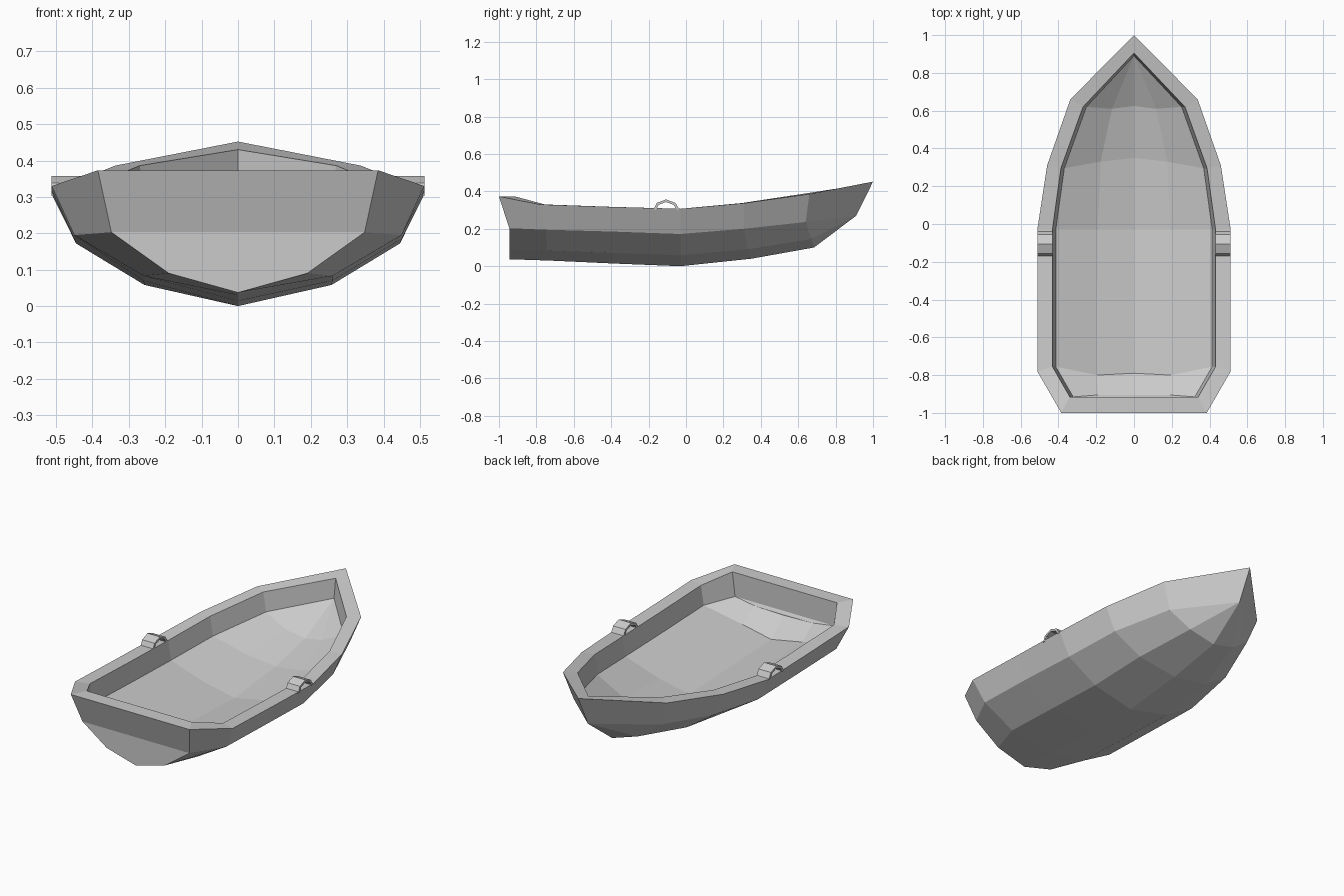
import bpy, bmesh

if "Cube" in bpy.data.objects:
    bpy.data.objects.remove(bpy.data.objects["Cube"])


def make_object(name, bm):
    bmesh.ops.remove_doubles(bm, verts=bm.verts, dist=0.0005)
    bmesh.ops.recalc_face_normals(bm, faces=bm.faces)
    mesh = bpy.data.meshes.new(name)
    bm.to_mesh(mesh)
    bm.free()
    obj = bpy.data.objects.new(name, mesh)
    bpy.context.collection.objects.link(obj)
    return obj


# Half sections from stern to bow: rim, upper chine, lower chine, keel
outer = [
    [(.385, -1, .373), (.348, -.945, .203), (.19, -.945, .09), (0, -.945, .037)],
    [(.512, -.78, .33), (.45, -.75, .195), (.26, -.74, .083), (0, -.73, .03)],
    [(.512, -.40, .317), (.45, -.39, .185), (.26, -.385, .07), (0, -.38, .014)],
    [(.512, -.03, .307), (.445, -.03, .172), (.257, -.03, .058), (0, -.03, 0)],
    [(.46, .31, .337), (.40, .31, .20), (.235, .33, .09), (0, .35, .04)],
    [(.337, .66, .386), (.28, .64, .236), (.155, .67, .145), (0, .685, .10)],
    [(0, 1, .452), (0, .91, .27), (0, .91, .27), (0, .91, .27)],
]
inner_rim = [(.34, -.915), (.432, -.755), (.432, -.39), (.432, -.03),
             (.387, .295), (.27, .62), (0, .905)]

# Inner skin follows the outer sections
inner = []
for i, (sec, (x, y)) in enumerate(zip(outer, inner_rim)):
    z = sec[0][2] - (.022 if i == 6 else 0)
    drop = .14 if i == 0 else .112
    wall = (max(x - .018, 0), y - (.015 if i == 6 else 0), z - drop)
    if i == 0:
        low = [(.19, y + .01, z - drop - .015), (0, y + .01, z - drop - .02)]
    elif i == 6:
        low = [wall, wall]
    else:
        c, k = sec[2], sec[3]
        low = [(c[0] * .75, c[1] - (.06 if i in (1, 5) else 0), c[2] + .065),
               (0, k[1] - (.06 if i in (1, 5) else 0), k[2] + .085)]
    inner.append([(x, y, z), wall] + low)


def full(sec):
    return [(-x, y, z) for x, y, z in sec] + sec[-2::-1]


bm = bmesh.new()


def face(*pts):
    clean = []
    for p in pts:
        if p not in clean:
            clean.append(p)
    if len(clean) > 2:
        bm.faces.new([bm.verts.new(p) for p in clean])


# Hull skins with stern end walls
for secs in (outer, inner):
    rows = [full(s) for s in secs]
    for a, b in zip(rows, rows[1:]):
        for j in range(6):
            face(a[j], a[j + 1], b[j + 1], b[j])
    s = rows[0]
    for j in range(3):
        face(s[j], s[j + 1], s[5 - j], s[6 - j])

# Gunwale top
for i in range(6):
    quad = [outer[i][0], outer[i + 1][0], inner[i + 1][0], inner[i][0]]
    face(*quad)
    face(*[(-x, y, z) for x, y, z in quad])
o, n = outer[0][0], inner[0][0]
face(o, (-o[0], *o[1:]), (-n[0], *n[1:]), n)
make_object("hull", bm)

# Arched oar rests on both gunwales
arch_out = [(-.174, .303), (-.157, .338), (-.107, .357), (-.056, .338), (-.036, .303)]
arch_in = [(-.160, .303), (-.146, .328), (-.107, .343), (-.066, .328), (-.050, .303)]
loop = arch_out + arch_in[::-1]
for side, name in ((1, "oar_rest_right"), (-1, "oar_rest_left")):
    bm = bmesh.new()
    ends = [[bm.verts.new((side * x, y, z)) for y, z in loop] for x in (.432, .512)]
    for k in range(10):
        m = (k + 1) % 10
        bm.faces.new((ends[0][k], ends[0][m], ends[1][m], ends[1][k]))
    for e in ends:
        for k in range(4):
            bm.faces.new((e[k], e[k + 1], e[8 - k], e[9 - k]))
    make_object(name, bm)
